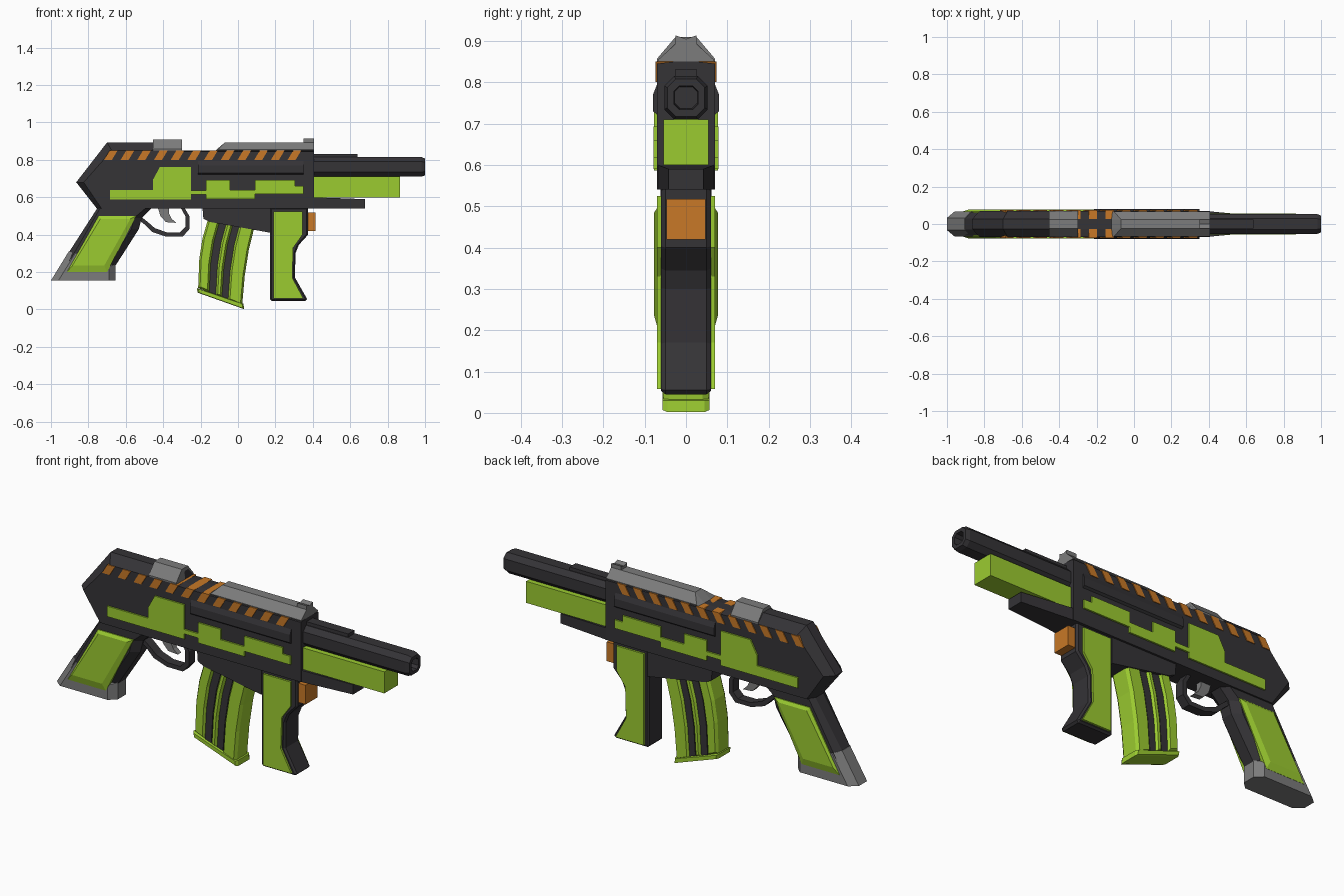
import bpy, bmesh
from mathutils import Vector

if "Cube" in bpy.data.objects:
    bpy.data.objects.remove(bpy.data.objects["Cube"])


def material(name, rgb):
    m = bpy.data.materials.new(name)
    m.diffuse_color = (*rgb, 1)
    m.use_nodes = True
    m.node_tree.nodes["Principled BSDF"].inputs["Base Color"].default_value = m.diffuse_color
    return m


DARK = material("dark", (0.035, 0.033, 0.037))
GREEN = material("green", (0.33, 0.6, 0.03))
ORANGE = material("orange", (0.58, 0.19, 0.02))
GREY = material("grey", (0.2, 0.2, 0.2))


def loft(name, rings, mat):
    """Skin a list of closed rings and cap both ends."""
    bm = bmesh.new()
    vs = [[bm.verts.new(p) for p in r] for r in rings]
    n = len(rings[0])
    for a, b in zip(vs, vs[1:]):
        for i in range(n):
            j = (i + 1) % n
            bm.faces.new((a[i], a[j], b[j], b[i]))
    bm.faces.new(vs[0])
    bm.faces.new(vs[-1])
    bmesh.ops.recalc_face_normals(bm, faces=bm.faces)
    me = bpy.data.meshes.new(name)
    bm.to_mesh(me)
    bm.free()
    me.materials.append(mat)
    ob = bpy.data.objects.new(name, me)
    bpy.context.collection.objects.link(ob)
    return ob


def slab(name, mat, y, pts, y_out=None, outer=None):
    """Side profile (x, z) across the width; optional narrower outer profile."""
    secs = [(-y, pts), (y, pts)]
    if outer:
        secs = [(-y_out, outer)] + secs + [(y_out, outer)]
    return loft(name, [[(x, yy, z) for x, z in p] for yy, p in secs], mat)


def beam(name, mat, x0, x1, pts):
    """Cross-section (y, z) extruded along x."""
    return loft(name, [[(x, y, z) for y, z in pts] for x in (x0, x1)], mat)


def inset(pts, d):
    """Move every edge of an (x, z) profile inward by d."""
    P = [Vector(p) for p in pts]
    n = len(P)
    area = sum(P[i - 1].x * P[i].y - P[i].x * P[i - 1].y for i in range(n))
    s = 1 if area > 0 else -1
    out = []
    for i in range(n):
        a, b = (P[i] - P[i - 1]).normalized(), (P[(i + 1) % n] - P[i]).normalized()
        na, nb = Vector((-a.y, a.x)) * s, Vector((-b.y, b.x)) * s
        out.append(tuple(P[i] + (na + nb) * d / (1 + na.dot(nb))))
    return out


def rect(a, b, c, d):
    return [(a, c), (b, c), (b, d), (a, d)]


# Receiver with raised, chamfered rear roof
slab("receiver", DARK, 0.027,
     [(-.755, .54), (.405, .54), (.405, .85), (-.30, .85), (-.30, .893), (-.70, .893), (-.865, .68)],
     0.07,
     [(-.73, .54), (.405, .54), (.405, .845), (-.30, .845), (-.30, .85), (-.675, .85), (-.825, .68)])
beam("side_bulge", DARK, -.215, .35,
     [(-.068, .80), (-.08, .77), (-.08, .73), (-.068, .72), (.068, .72), (.08, .73), (.08, .77), (.068, .80)])

# Grey sight rail and sights
slab("top_rail", GREY, 0.025, [(-.12, .85), (-.07, .893), (.405, .893), (.405, .85)],
     0.068, [(-.115, .85), (-.108, .854), (.405, .854), (.405, .85)])
slab("rear_sight", GREY, 0.025, rect(-.455, -.30, .85, .91), 0.07, rect(-.455, -.30, .85, .857))
beam("front_sight", GREY, .35, .405, [(-.025, .89), (-.025, .913), (0, .905), (.025, .913), (.025, .89)])

# Green side panels
slab("rear_side_panel", GREEN, 0.078,
     [(-.685, .587), (-.25, .587), (-.25, .763), (-.417, .763), (-.455, .693), (-.455, .64), (-.685, .64)])
slab("front_side_panel", GREEN, 0.0785,
     [(-.25, .615), (-.17, .615), (-.17, .59), (.09, .59), (.09, .617), (.35, .617), (.35, .66),
      (.305, .66), (.305, .693), (.09, .693), (.09, .64), (-.043, .64), (-.043, .693), (-.17, .693),
      (-.17, .637), (-.25, .637)])

# Slanted hazard stripes
for i in range(12):
    x = -.717 + i * .0893
    slab(f"stripe_{i + 1}", ORANGE, 0.074, [(x, .80), (x + .043, .80), (x + .073, .85), (x + .03, .85)])


# Barrel: chamfered square with recessed bore
def octa(x, s, cz=.7625, h=.0525, c=.024):
    k = h - c
    o = [(-k, -h), (k, -h), (h, -k), (h, k), (k, h), (-k, h), (-h, k), (-h, -k)]
    return [(x, a * s, cz + b * s) for a, b in o]


loft("barrel", [octa(.40, 1), octa(.98, 1), octa(1, .86), octa(1, .55), octa(.92, .5)], DARK)
beam("barrel_rib", DARK, .40, .64, rect(-.025, .025, .80, .832))
beam("under_barrel", GREEN, .40, .865, rect(-.055, .055, .60, .71))
loft("lower_lug", [[(x, y, z) for y, z in rect(-w, w, .54, t)]
                   for x, w, t in ((.40, .068, .60), (.68, .042, .59))], DARK)

# Magazine housing
slab("magazine_well", DARK, 0.06, [(-.19, .545), (-.185, .485), (-.15, .468), (.175, .41), (.175, .545)])

# Curved magazine made of alternating bands
left = [(-.155, .50), (-.19, .38), (-.207, .27), (-.213, .115)]
right = [(.09, .45), (.058, .32), (.036, .18), (.022, .02)]


def edge(f):
    return [tuple(Vector(a).lerp(Vector(b), f)) for a, b in zip(left, right)]


cuts = [0, .25, .40, .54, .68, 1]
for i, (a, b) in enumerate(zip(cuts, cuts[1:])):
    band = edge(a) + edge(b)[::-1]
    if i % 2:
        slab(f"magazine_groove_{i}", DARK, 0.046, band)
    else:
        slab(f"magazine_band_{i}", GREEN, 0.04, band, 0.055, inset(band, .01))
slab("magazine_foot", GREEN, 0.045, [(-.22, .115), (-.216, .09), (.032, .002), (.03, .03)],
     0.057, [(-.212, .11), (-.208, .09), (.025, .007), (.022, .03)])

# Foregrip with side panels and front button
fore = [(.17, .545), (.17, .055), (.18, .045), (.36, .045), (.37, .055), (.305, .17),
        (.307, .30), (.325, .345), (.375, .40), (.375, .545)]
slab("foregrip", DARK, 0.05, fore, 0.06, inset(fore, .008))
slab("foregrip_panel", GREEN, 0.07,
     [(.19, .525), (.19, .058), (.35, .058), (.29, .17), (.295, .33), (.345, .40), (.345, .525)])
beam("front_button", ORANGE, .37, .415, rect(-.047, .047, .42, .518))

# Rear grip, its panel and grey base
grip = [(-.75, .545), (-.94, .25), (-.655, .235), (-.60, .32), (-.53, .43), (-.515, .49), (-.46, .545)]
slab("rear_grip", DARK, 0.03, grip, 0.062,
     [(-.735, .545), (-.90, .26), (-.69, .245), (-.64, .32), (-.57, .43), (-.555, .49), (-.49, .545)])
slab("grip_base", GREY, 0.033,
     [(-.905, .31), (-1, .155), (-.655, .155), (-.655, .24), (-.69, .25)], 0.066,
     [(-.87, .30), (-.96, .155), (-.69, .155), (-.69, .23), (-.71, .24)])
panel = [(-.745, .50), (-.545, .50), (-.70, .20), (-.915, .20)]
slab("grip_panel", GREEN, 0.067, panel, 0.077,
     [(-.735, .485), (-.575, .485), (-.715, .235), (-.885, .235)])

# Trigger guard loop and trigger
guard = [(-.54, .485), (-.50, .455), (-.46, .415), (-.385, .39), (-.295, .39), (-.26, .43), (-.26, .50),
         (-.29, .55)]
inner = [(-.53, .505), (-.485, .47), (-.445, .435), (-.38, .412), (-.31, .412), (-.282, .44),
         (-.282, .50), (-.31, .55)]
slab("trigger_guard", DARK, 0.024, guard + inner[::-1])
slab("trigger", GREY, 0.014,
     [(-.43, .55), (-.415, .50), (-.385, .467), (-.33, .463), (-.355, .485), (-.37, .515), (-.37, .55)])
